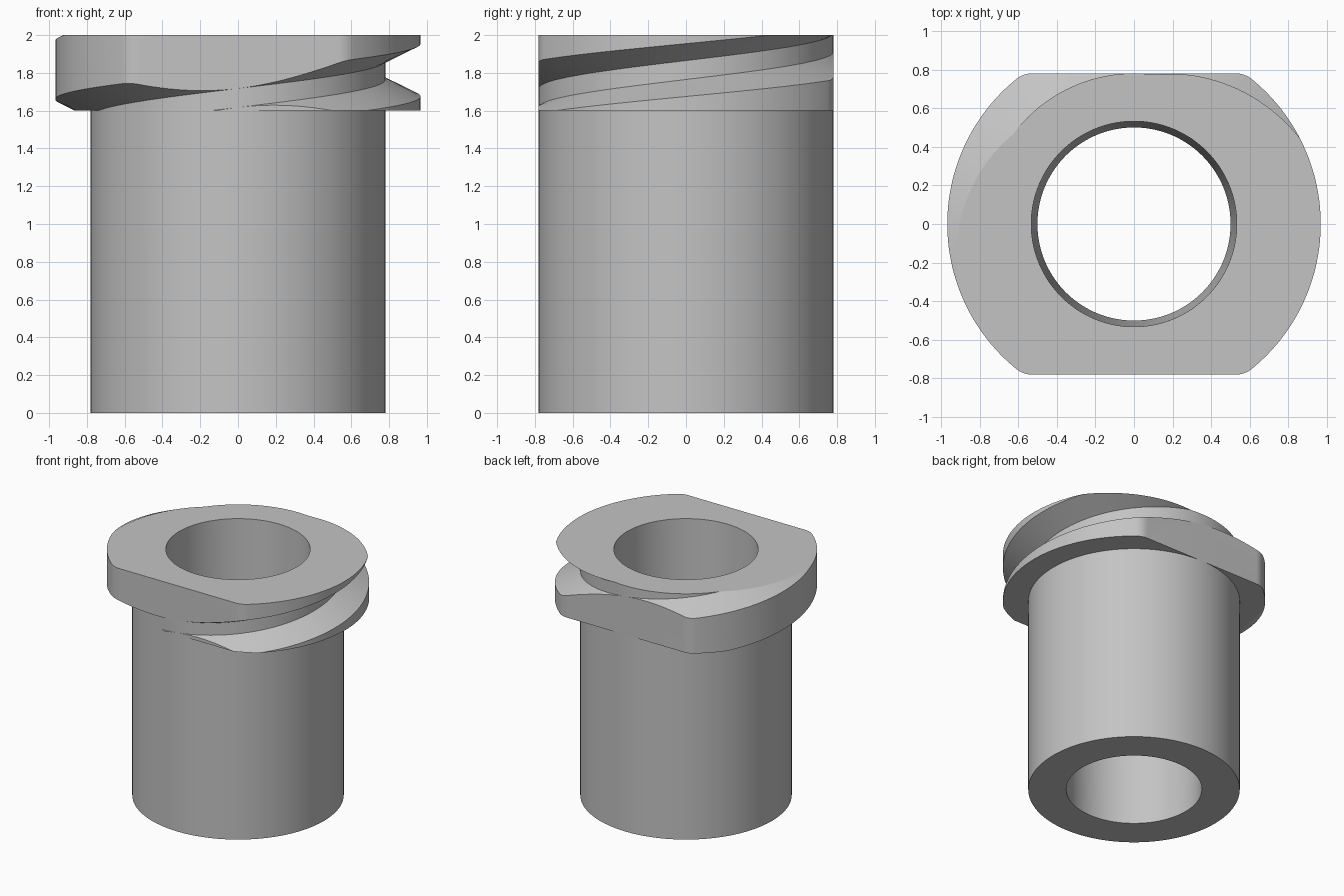
import bpy, bmesh, math
from math import cos, sin, radians

if "Cube" in bpy.data.objects:
    bpy.data.objects.remove(bpy.data.objects["Cube"], do_unlink=True)

SEGS = 144                      # sides of every round surface
STEP = 2 * math.pi / SEGS
BODY_R, CREST_R = 0.78, 0.967   # sleeve radius and thread crest radius
RISE = 0.59 / (2 * math.pi)     # climb of the thread per radian
BOTTOM, TOP = 1.6, 2.0          # the threaded collar lies between these

grey = bpy.data.materials.new("plain grey")
grey.use_nodes = True
grey.diffuse_color = (0.55, 0.55, 0.55, 1)
grey.node_tree.nodes["Principled BSDF"].inputs["Base Color"].default_value = grey.diffuse_color


def make_object(name, bm):
    bmesh.ops.recalc_face_normals(bm, faces=bm.faces)
    mesh = bpy.data.meshes.new(name)
    bm.to_mesh(mesh)
    bm.free()
    mesh.materials.append(grey)
    obj = bpy.data.objects.new(name, mesh)
    bpy.context.collection.objects.link(obj)
    return obj


def bridge(bm, rings):
    """Join matching closed rings of vertices with quads."""
    for a, b in zip(rings, rings[1:]):
        for i in range(len(a)):
            j = (i + 1) % len(a)
            bm.faces.new((a[i], a[j], b[j], b[i]))


def boolean(target, other, operation):
    mod = target.modifiers.new(operation, 'BOOLEAN')
    mod.operation, mod.object, mod.solver = operation, other, 'EXACT'
    bpy.context.view_layer.objects.active = target
    bpy.ops.object.modifier_apply(modifier=mod.name)
    bpy.data.objects.remove(other, do_unlink=True)


# Sleeve: straight outside, slightly tapered bore
bm = bmesh.new()
profile = [(0.5, 0), (BODY_R, 0), (BODY_R, TOP), (0.532, TOP)]
rings = [[bm.verts.new((r * cos(i * STEP), r * sin(i * STEP), z)) for r, z in profile]
         for i in range(SEGS)]
bridge(bm, rings + rings[:1])
sleeve = make_object("threaded_sleeve", bm)

# Thread: trapezoid swept along a helix
bm = bmesh.new()
section = [(0.7, -0.245), (BODY_R, -0.245), (CREST_R, -0.155),
           (CREST_R, 0.155), (BODY_R, 0.245), (0.7, 0.245)]
rings = []
for i in range(round(radians(-150) / STEP), round(radians(490) / STEP) + 1):
    a = i * STEP
    mid = 1.815 + RISE * (a - math.pi)
    rings.append([bm.verts.new((r * cos(a), r * sin(a), mid + dz)) for r, dz in section])
bridge(bm, rings)
bm.faces.new(rings[0])
bm.faces.new(rings[-1])
bmesh.ops.triangulate(bm, faces=bm.faces)
thread = make_object("thread", bm)

# Collar outline: circle with two flats and rounded corners
fillet = 0.136
cy = BODY_R - fillet
cx = math.sqrt((CREST_R - fillet) ** 2 - cy ** 2)
corner = math.atan2(cy, cx)
limit = CREST_R + 0.001         # keeps the plate just outside the crest
quarter = [(limit * cos(corner * k / 20), limit * sin(corner * k / 20)) for k in range(20)]
for k in range(9):
    a = corner + (math.pi / 2 - corner) * k / 8
    quarter.append((cx + fillet * cos(a), cy + fillet * sin(a)))
half = quarter + [(-x, y) for x, y in quarter[:0:-1]]
outline = half + [(-x, -y) for x, y in half]
bm = bmesh.new()
rings = [[bm.verts.new((x, y, z)) for x, y in outline] for z in (BOTTOM, TOP)]
bridge(bm, rings)
for ring in rings:
    bm.faces.new(ring)
plate = make_object("collar_limit", bm)

# Trim the thread to the collar, then join it to the sleeve
boolean(thread, plate, 'INTERSECT')
boolean(sleeve, thread, 'UNION')

bpy.ops.object.select_all(action='DESELECT')
sleeve.select_set(True)
bpy.context.view_layer.objects.active = sleeve
bpy.ops.object.shade_smooth_by_angle(angle=radians(25))
